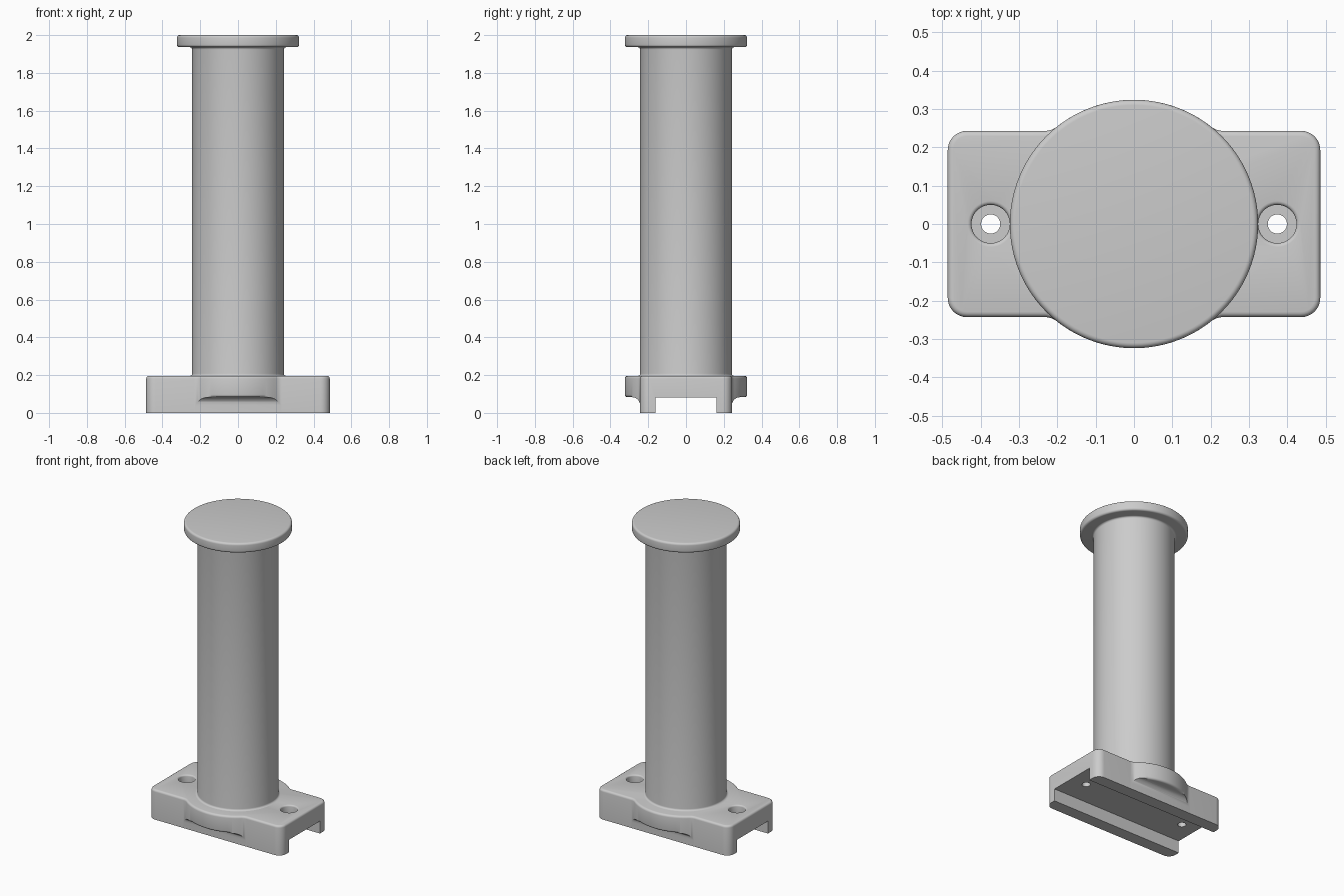
import bpy
import bmesh
from math import sin, cos, pi, radians, hypot, atan2, sqrt

if "Cube" in bpy.data.objects:
    bpy.data.objects.remove(bpy.data.objects["Cube"], do_unlink=True)

# Main sizes
HX, HY, TOP = 0.486, 0.243, 0.196      # base half length, half width, height
DISC, COL = 0.324, 0.243               # flange and column radii
LIP, CHANNEL = 0.083, 0.162            # lip underside height, channel half width
R, EDGE = 0.05, 0.014                  # corner radius, edge rounding

grey = bpy.data.materials.new("plain grey")
grey.use_nodes = True
grey.diffuse_color = (0.6, 0.6, 0.6, 1)
grey.node_tree.nodes["Principled BSDF"].inputs["Base Color"].default_value = (0.6, 0.6, 0.6, 1)


def arc(cx, cy, r, a0, a1, n=8):
    """Points on an arc, angles in degrees."""
    angles = [radians(a0 + (a1 - a0) * i / n) for i in range(n + 1)]
    return [(cx + r * cos(a), cy + r * sin(a)) for a in angles]


def finish(name, bm):
    bmesh.ops.recalc_face_normals(bm, faces=bm.faces)
    mesh = bpy.data.meshes.new(name)
    bm.to_mesh(mesh)
    bm.free()
    obj = bpy.data.objects.new(name, mesh)
    bpy.context.collection.objects.link(obj)
    mesh.materials.append(grey)
    return obj


def prism(points, offset):
    """Extrude a closed loop of 3D points."""
    bm = bmesh.new()
    face = bm.faces.new([bm.verts.new(p) for p in points])
    new = bmesh.ops.extrude_face_region(bm, geom=[face])["geom"]
    bmesh.ops.translate(bm, vec=offset, verts=[g for g in new if isinstance(g, bmesh.types.BMVert)])
    return bm


def lathe(name, profile, x=0, steps=96):
    """Revolve (radius, height) points around a vertical axis."""
    bm = bmesh.new()
    verts = [bm.verts.new((r, 0, z)) for r, z in profile]
    edges = [bm.edges.new(pair) for pair in zip(verts, verts[1:])]
    bmesh.ops.spin(bm, geom=verts + edges, cent=(0, 0, 0), axis=(0, 0, 1), angle=2 * pi, steps=steps)
    bmesh.ops.remove_doubles(bm, verts=bm.verts, dist=1e-5)
    bmesh.ops.translate(bm, vec=(x, 0, 0), verts=bm.verts)
    return finish(name, bm)


def activate(obj):
    bpy.ops.object.select_all(action="DESELECT")
    obj.select_set(True)
    bpy.context.view_layer.objects.active = obj


def cut(target, cutter):
    mod = target.modifiers.new("cut", "BOOLEAN")
    mod.operation, mod.solver, mod.object = "DIFFERENCE", "EXACT", cutter
    activate(target)
    bpy.ops.object.modifier_apply(modifier=mod.name)
    bpy.data.objects.remove(cutter, do_unlink=True)


def smooth(obj):
    activate(obj)
    bpy.ops.object.shade_smooth_by_angle(angle=radians(35))


# Base plan: rounded rectangle blended into a round bulge front and back
cy = HY + R
cx = sqrt((DISC + R) ** 2 - cy ** 2)
meet = atan2(cy, cx) * 180 / pi
quarter = (arc(HX - R, HY - R, R, 0, 90)
           + arc(cx, cy, R, -90, meet - 180)
           + arc(0, 0, DISC, meet, 90, 16)[1:])
half = quarter + [(-x, y) for x, y in quarter[-2::-1]]
outline = half + [(-x, -y) for x, y in half]
bm = prism([(x, y, 0) for x, y in outline], (0, 0, TOP))
rim = [e for e in bm.edges if all(v.co.z > TOP - 0.001 for v in e.verts)]
bmesh.ops.bevel(bm, geom=rim, offset=EDGE, segments=4, profile=0.5, affect="EDGES", clamp_overlap=False)
base = finish("mounting_base", bm)

# Undercut beneath each bulge, with a concave sweep up to the lip
FILLET = 0.042
wall = HY + 0.0004
sweep = arc(wall + FILLET, LIP - FILLET, FILLET, 180, 90, 8)
section = [(wall, -0.1)] + sweep + [(0.5, LIP), (0.5, -0.1)]
for side in (-1, 1):
    cut(base, finish("undercut", prism([(-0.3, side * y, z) for y, z in section], (0.6, 0, 0))))

# Round the lower edge of each lip
bm = bmesh.new()
bm.from_mesh(base.data)
bm.normal_update()


def lip_edge(e):
    if len(e.link_faces) != 2 or any(abs(v.co.z - LIP) > 1e-4 for v in e.verts):
        return False
    tilt = sorted(abs(f.normal.z) for f in e.link_faces)
    return tilt[0] < 0.1 and tilt[1] > 0.9


bmesh.ops.bevel(bm, geom=[e for e in bm.edges if lip_edge(e)], offset=EDGE, segments=4,
                profile=0.5, affect="EDGES", clamp_overlap=False)
bm.to_mesh(base.data)
bm.free()

# Open channel along the underside
corners = [(-CHANNEL, -0.1), (CHANNEL, -0.1), (CHANNEL, 0.082), (-CHANNEL, 0.082)]
cut(base, finish("channel", prism([(-1, y, z) for y, z in corners], (2, 0, 0))))

# Counterbored screw holes with a softened mouth
mouth = arc(0.06, TOP - 0.01, 0.01, 180, 90, 4)
hole = [(0, -0.1), (0.025, -0.1), (0.025, 0.14), (0.05, 0.14)] + mouth + [(0.06, 0.3), (0, 0.3)]
for side in (-1, 1):
    cut(base, lathe("screw_hole", hole, side * 0.374, 40))
smooth(base)

# Column flaring into the base and into the round end cap
CAP = 1.936
FLARE = 0.012
profile = ([(0, 0.15), (COL + FLARE, 0.15)]
           + arc(COL + FLARE, TOP + FLARE, FLARE, 270, 180, 5)
           + arc(COL + FLARE, CAP - FLARE, FLARE, 180, 90, 5)
           + arc(DISC - EDGE, CAP + EDGE, EDGE, -90, 0, 5)
           + arc(DISC - EDGE, 2 - EDGE, EDGE, 0, 90, 5)
           + [(0, 2)])
smooth(lathe("column_with_cap", profile))
